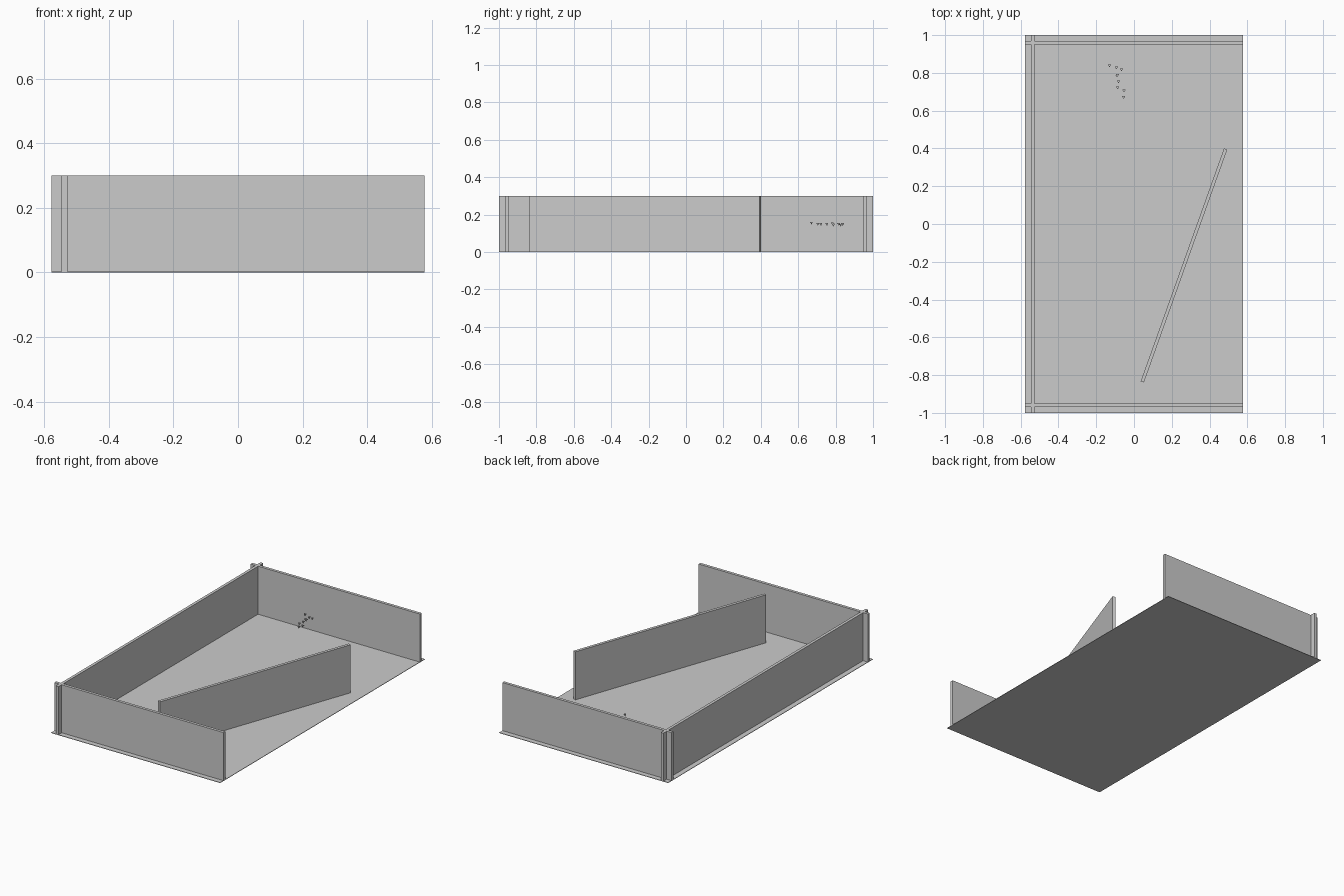
import bpy, bmesh, math
from mathutils import Matrix

if "Cube" in bpy.data.objects:
    bpy.data.objects.remove(bpy.data.objects["Cube"])

HALF_X, HALF_Y, HEIGHT, WALL, FLOOR = 0.578, 1.0, 0.3, 0.018, 0.003


def make_object(name, bm):
    mesh = bpy.data.meshes.new(name)
    bm.to_mesh(mesh)
    bm.free()
    obj = bpy.data.objects.new(name, mesh)
    bpy.context.collection.objects.link(obj)
    return obj


def box(name, size, center, angle=0.0):
    bm = bmesh.new()
    bmesh.ops.create_cube(bm, size=1.0, matrix=Matrix.Diagonal((*size, 1.0)))
    obj = make_object(name, bm)
    obj.location = center
    obj.rotation_euler.z = angle
    return obj


def wall(name, start, end):
    # Upright panel standing on the floor between two plan points
    dx, dy = end[0] - start[0], end[1] - start[1]
    center = ((start[0] + end[0]) / 2, (start[1] + end[1]) / 2, (HEIGHT + FLOOR) / 2)
    return box(name, (math.hypot(dx, dy), WALL, HEIGHT - FLOOR), center, math.atan2(dy, dx))


# Floor slab
box("floor", (2 * HALF_X, 2 * HALF_Y, FLOOR), (0, 0, FLOOR / 2))

# Perimeter walls crossing at the left corners, right side open
wall("left_wall", (-0.537, -HALF_Y), (-0.537, HALF_Y))
for name, y in (("front_wall", -0.959), ("back_wall", 0.959)):
    wall(name, (-HALF_X, y), (HALF_X, y))

# Slanted inner partition
wall("slanted_partition", (0.044, -0.836), (0.485, 0.397))

# Small floating pyramids, each a three-sided cone pointing down
spots = [(-0.13, 0.839, 0.147), (-0.093, 0.828, 0.143), (-0.066, 0.818, 0.147),
         (-0.087, 0.79, 0.145), (-0.09, 0.785, 0.149), (-0.082, 0.754, 0.147),
         (-0.087, 0.722, 0.147), (-0.053, 0.706, 0.148), (-0.055, 0.672, 0.154)]
for i, spot in enumerate(spots):
    bm = bmesh.new()
    bmesh.ops.create_cone(bm, cap_ends=True, segments=3, radius1=0.01, radius2=0,
                          depth=0.016, matrix=Matrix.Rotation(math.pi, 4, 'X'))
    marker = make_object(f"floating_pyramid_{i + 1}", bm)
    marker.location = spot
